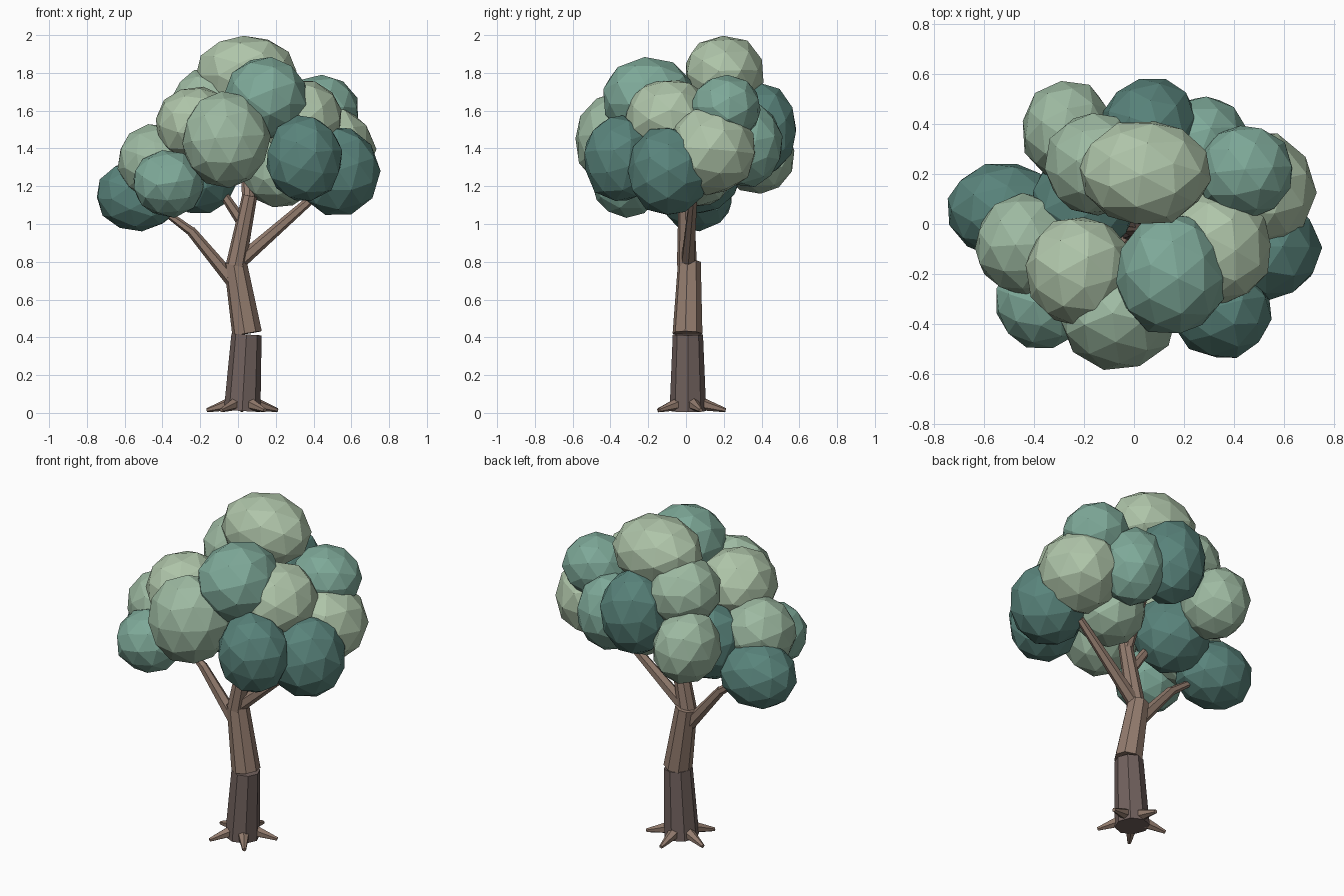
import bpy, bmesh, math, random
from mathutils import Vector, Euler

if "Cube" in bpy.data.objects:
    bpy.data.objects.remove(bpy.data.objects["Cube"])

random.seed(4)


def material(name, rgb):
    m = bpy.data.materials.new(name)
    m.diffuse_color = (*rgb, 1)
    m.use_nodes = True
    m.node_tree.nodes["Principled BSDF"].inputs["Base Color"].default_value = m.diffuse_color
    return m


MATS = {
    "dark": material("dark_teal_leaf", (0.10, 0.23, 0.20)),
    "teal": material("teal_leaf", (0.21, 0.40, 0.32)),
    "green": material("green_leaf", (0.34, 0.49, 0.36)),
    "light": material("light_leaf", (0.43, 0.56, 0.40)),
    "bark": material("bark", (0.29, 0.20, 0.155)),
    "base_bark": material("dark_bark", (0.165, 0.12, 0.11)),
}


def finish(bm, name, mat):
    me = bpy.data.meshes.new(name)
    bm.to_mesh(me)
    bm.free()
    me.materials.append(MATS[mat])
    ob = bpy.data.objects.new(name, me)
    bpy.context.collection.objects.link(ob)
    return ob


def limb(name, a, b, ra, rb, sides=8, mat="bark"):
    """Tapered flat-sided cylinder from a to b."""
    a, b = Vector(a), Vector(b)
    bm = bmesh.new()
    bmesh.ops.create_cone(bm, cap_ends=True, segments=sides,
                          radius1=ra, radius2=rb, depth=(b - a).length)
    ob = finish(bm, name, mat)
    ob.location = (a + b) / 2
    ob.rotation_euler = (b - a).to_track_quat('Z', 'Y').to_euler()
    return ob


def leaf_clump(name, centre, radii, mat):
    """Low-poly ball, randomly turned, then stretched along the axes."""
    bm = bmesh.new()
    bmesh.ops.create_icosphere(bm, subdivisions=2, radius=1.0)
    turn = Euler([random.uniform(0, math.tau) for _ in range(3)]).to_matrix()
    for v in bm.verts:
        p = turn @ v.co * random.uniform(0.98, 1.03)
        v.co = Vector(p[i] * radii[i] for i in range(3))
    finish(bm, name, mat).location = centre


# Trunk in stacked, bent segments
limb("trunk_base", (0.022, 0.01, 0.01), (0.045, 0.01, 0.415), 0.097, 0.080, mat="base_bark")
limb("trunk_middle", (0.048, 0.008, 0.42), (-0.015, 0.018, 0.80), 0.080, 0.061)
limb("trunk_upper", (-0.012, 0.005, 0.78), (0.062, 0.0, 1.15), 0.053, 0.040)
limb("trunk_tip", (0.058, 0.0, 1.12), (0.03, 0.16, 1.50), 0.037, 0.022)

# Branches
limb("left_branch_inner", (-0.03, 0.01, 0.70), (-0.25, 0.02, 0.965), 0.038, 0.026, 6)
limb("left_branch_outer", (-0.24, 0.02, 0.955), (-0.45, 0.04, 1.11), 0.025, 0.015, 6)
limb("right_branch", (0.02, 0.01, 0.81), (0.42, 0.04, 1.16), 0.038, 0.022, 6)
limb("small_branch", (0.015, 0.01, 1.02), (-0.12, 0.02, 1.22), 0.030, 0.020, 6)

# Roots around the foot
for i in range(5):
    ang = math.radians(-53 + 72 * i)
    d = Vector((math.cos(ang), math.sin(ang), 0))
    o = Vector((0.024, 0.014, 0))
    limb(f"root_{i + 1}", o + d * 0.06 + Vector((0, 0, 0.05)),
         o + d * 0.196 + Vector((0, 0, 0.014)), 0.036, 0.011, 6)

# Leaf clumps: centre, radii, colour
CLUMPS = [
    ("crown_clump", (0.045, 0.205, 1.80), (0.265, 0.215, 0.20), "light"),
    ("upper_front_clump", (0.15, -0.20, 1.665), (0.225, 0.25, 0.222), "teal"),
    ("upper_left_clump", (-0.22, -0.19, 1.53), (0.222, 0.225, 0.20), "light"),
    ("upper_right_clump", (0.335, -0.09, 1.56), (0.22, 0.23, 0.212), "light"),
    ("front_clump", (-0.065, -0.37, 1.445), (0.235, 0.22, 0.253), "green"),
    ("far_left_clump", (-0.525, 0.055, 1.152), (0.228, 0.195, 0.19), "dark"),
    ("left_clump", (-0.435, -0.085, 1.33), (0.205, 0.205, 0.20), "green"),
    ("front_left_clump", (-0.37, -0.315, 1.215), (0.192, 0.185, 0.18), "teal"),
    ("front_right_clump", (0.352, -0.355, 1.345), (0.202, 0.19, 0.23), "dark"),
    ("far_right_clump", (0.53, -0.095, 1.28), (0.22, 0.215, 0.24), "dark"),
    ("right_clump", (0.50, 0.13, 1.39), (0.227, 0.24, 0.235), "light"),
    ("right_top_clump", (0.445, 0.21, 1.612), (0.195, 0.188, 0.18), "teal"),
    ("back_right_clump", (0.28, 0.325, 1.42), (0.19, 0.19, 0.225), "teal"),
    ("back_clump", (0.065, 0.39, 1.50), (0.195, 0.20, 0.25), "dark"),
    ("back_left_clump", (-0.268, 0.375, 1.37), (0.185, 0.205, 0.21), "green"),
    ("upper_back_left_clump", (-0.155, 0.24, 1.625), (0.205, 0.21, 0.20), "green"),
    ("inner_left_clump", (-0.205, 0.08, 1.275), (0.215, 0.215, 0.22), "dark"),
    ("inner_right_clump", (0.22, 0.05, 1.285), (0.205, 0.205, 0.20), "green"),
]
for name, centre, radii, mat in CLUMPS:
    leaf_clump(name, centre, radii, mat)
